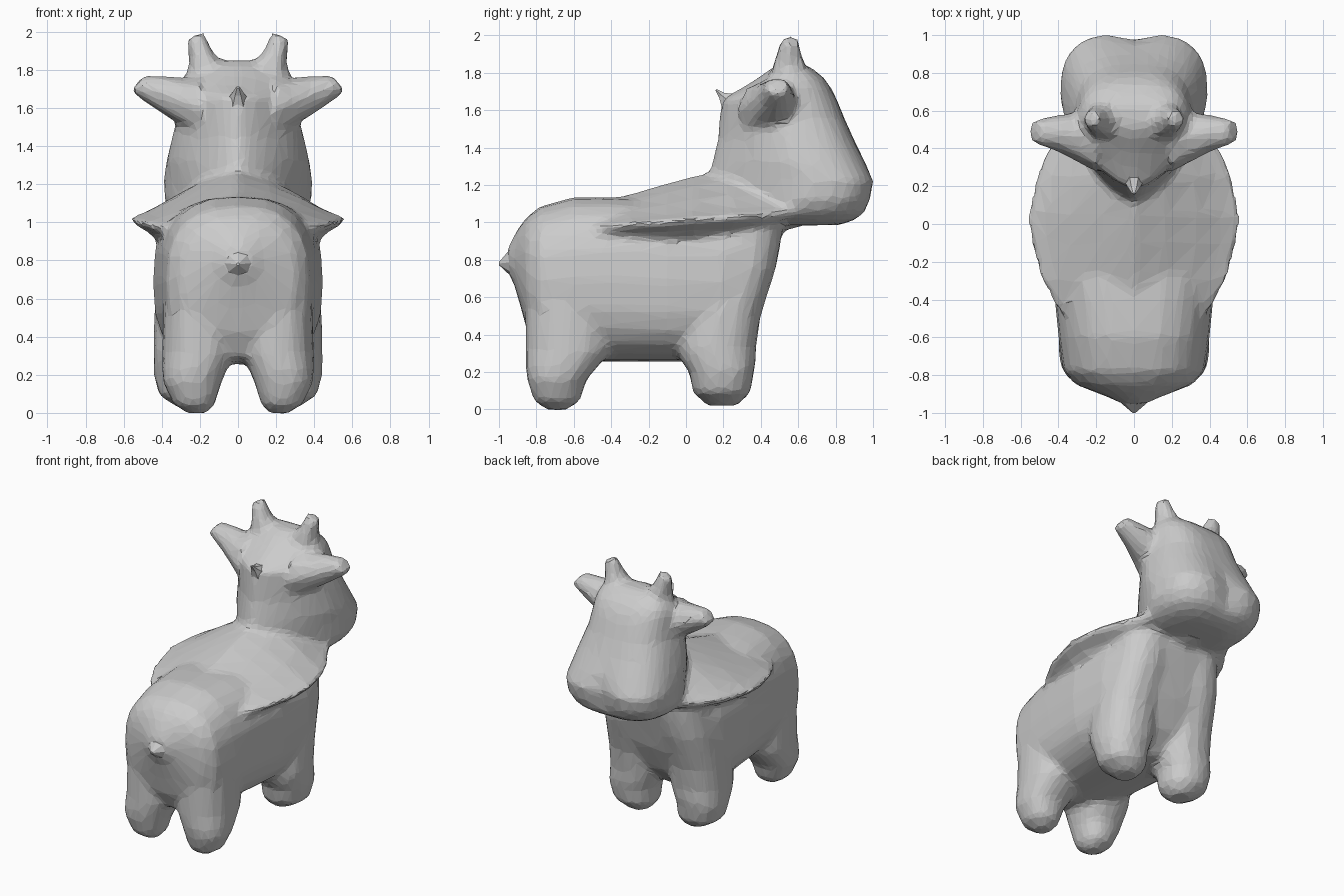
import bpy, bmesh
from math import sin, cos, pi, exp
from mathutils import Vector


def power(v, e):
    return abs(v) ** e * (1 if v >= 0 else -1)


def ring(c, u, v, n=16, e=1.0, phase=0.0):
    """Superellipse ring around c spanned by u and v (e < 1 is boxier)."""
    c, u, v = Vector(c), Vector(u), Vector(v)
    angles = [2 * pi * i / n + phase for i in range(n)]
    return [c + u * power(cos(a), e) + v * power(sin(a), e) for a in angles]


def mirrored(half):
    """Close a half outline that starts and ends on x = 0."""
    return half + [Vector((-p.x, p.y, p.z)) for p in half[-2:0:-1]]


def loft(bm, rings):
    """Skin a list of equal-length rings and cap both ends."""
    rows = [[bm.verts.new(p) for p in r] for r in rings]
    n = len(rows[0])
    for a, b in zip(rows, rows[1:]):
        for i in range(n):
            bm.faces.new((a[i], a[(i + 1) % n], b[(i + 1) % n], b[i]))
    bm.faces.new(rows[0])
    bm.faces.new(rows[-1])


def finish(bm, name):
    bmesh.ops.recalc_face_normals(bm, faces=bm.faces[:])
    me = bpy.data.meshes.new(name)
    bm.to_mesh(me)
    bm.free()
    ob = bpy.data.objects.new(name, me)
    bpy.context.collection.objects.link(ob)
    return ob


bm = bmesh.new()

# Torso: y, half width, bottom, top, roundness
torso = [(-.955, .06, .735, .86, 1), (-.92, .13, .67, .93, 1), (-.885, .22, .55, .985, .9),
         (-.85, .31, .42, 1.03, .85), (-.78, .375, .29, 1.085, .78), (-.6, .40, .255, 1.135, .78),
         (-.4, .42, .255, 1.135, .74), (-.1, .445, .255, 1.12, .7), (.2, .44, .26, 1.1, .7),
         (.33, .41, .40, 1.08, .7), (.42, .35, .60, 1.05, .75), (.47, .30, .78, 1.03, .8),
         (.51, .26, .92, 1.03, .8)]
loft(bm, [ring((0, y, (a + b) / 2), (w, 0, 0), (0, 0, (b - a) / 2), 24, e)
          for y, w, a, b, e in torso])

# Legs: z, centre x, centre y, radius x, radius y
hind = [(-.003, .215, -.69, .05, .05), (.045, .23, -.69, .11, .125), (.16, .24, -.69, .155, .16),
        (.23, .228, -.665, .172, .195), (.31, .205, -.63, .195, .23), (.6, .20, -.62, .19, .24)]
fore = [(.02, .23, .195, .07, .08), (.09, .26, .19, .155, .155), (.2, .272, .19, .172, .175),
        (.26, .26, .175, .185, .20), (.33, .245, .16, .20, .215), (.5, .24, .18, .2, .22),
        (.75, .22, .255, .2, .225), (.9, .20, .285, .2, .225), (1.05, .18, .31, .2, .21)]
for leg in (hind, fore):
    for s in (-1, 1):
        loft(bm, [ring((s * x, y, z), (rx, 0, 0), (0, ry, 0), 16, .88)
                  for z, x, y, rx, ry in leg])

# Head and neck: z, back y, widest y, front y, half width
head = [(.985, .38, .58, .82, .20), (1.01, .32, .60, .90, .29), (1.05, .26, .62, .96, .35),
        (1.12, .16, .66, .995, .385), (1.22, .11, .68, 1.015, .39), (1.32, .14, .60, .965, .375),
        (1.45, .17, .55, .895, .345), (1.56, .18, .5, .845, .315), (1.66, .19, .48, .805, .305),
        (1.72, .30, .49, .775, .30), (1.77, .38, .52, .74, .28), (1.82, .45, .55, .68, .24),
        (1.85, .51, .57, .62, .18)]
rings = []
for z, back, mid, front, w in head:
    half = []
    for i in range(25):
        c, s = cos(pi * i / 24), sin(pi * i / 24)
        if c > 0:
            x, y = w * power(s, .68), mid + (front - mid) * power(c, .68)
            # Dip between the nostrils
            y -= .045 * exp(-(x / .1) ** 2) * exp(-((z - 1.18) / .12) ** 2)
        else:
            x, y = w * power(s, 1.4), mid + (mid - back) * power(c, 1.4)
        half.append(Vector((x, y, z)))
    rings.append(mirrored(half))
loft(bm, rings)

# Shoulder fold: y, top z, edge x, edge z
fold = [(-.5, 1.08, .37, .97), (-.42, 1.125, .425, .985), (-.3, 1.15, .49, 1.0),
        (-.1, 1.21, .55, 1.01), (.05, 1.25, .565, 1.025), (.25, 1.30, .525, 1.035),
        (.4, 1.29, .455, 1.045), (.5, 1.26, .39, 1.06), (.6, 1.22, .34, 1.08)]
rings = []
for y, zt, x, ze in fold:
    d = zt - ze
    half = [(0, zt), (.3 * x, zt - .25 * d), (.6 * x, zt - .57 * d), (.85 * x, zt - .87 * d),
            (x, ze), (.97 * x, ze - .03), (.87 * x, ze - .055), (.78 * x, ze - .1 + .1 * max(0, y)),
            (0, ze - .11)]
    rings.append(mirrored([Vector((a, y, b)) for a, b in half]))
loft(bm, rings)

# Horns and ears
for s in (-1, 1):
    loft(bm, [ring((s * .155, .55, 1.79), (.12, 0, -.02 * s), (0, .11, 0), 6),
              ring((s * .19, .55, 1.87), (.072, 0, -.015 * s), (0, .085, 0), 6),
              ring((s * .225, .555, 1.982), (.048, 0, -.02 * s), (0, .05, 0), 6)])
    loft(bm, [ring((s * .2, .44, 1.60), (0, .17, 0), (0, 0, .17), 8),
              ring((s * .29, .46, 1.635), (0, .14, 0), (-.02 * s, 0, .125), 8),
              ring((s * .40, .48, 1.68), (0, .10, 0), (-.03 * s, 0, .092), 8),
              ring((s * .53, .49, 1.73), (0, .065, 0), (-.04 * s, 0, .045), 8)])

# Merge into one soft, faceted skin
body = finish(bm, "body_with_head")
m = body.modifiers.new("merge", 'REMESH')
m.mode, m.voxel_size = 'VOXEL', .02
m = body.modifiers.new("soften", 'SMOOTH')
m.factor, m.iterations = .5, 10
m = body.modifiers.new("facets", 'DECIMATE')
m.ratio = .08

# Tail stub
bm = bmesh.new()
loft(bm, [ring((0, -.90, .79), (.12, 0, 0), (0, 0, .11), 8),
          ring((0, -.955, .785), (.06, 0, 0), (0, 0, .055), 8),
          ring((0, -1.0, .78), (.008, 0, 0), (0, 0, .008), 8)])
finish(bm, "tail")

# Tuft on the back of the head
bm = bmesh.new()
loft(bm, [ring((0, .24, 1.64), (.06, 0, 0), (0, .05, .05), 6),
          ring((0, .19, 1.68), (.03, 0, 0), (0, .015, .015), 6),
          ring((0, .16, 1.71), (.01, 0, 0), (0, .004, .004), 6)])
finish(bm, "tuft")
